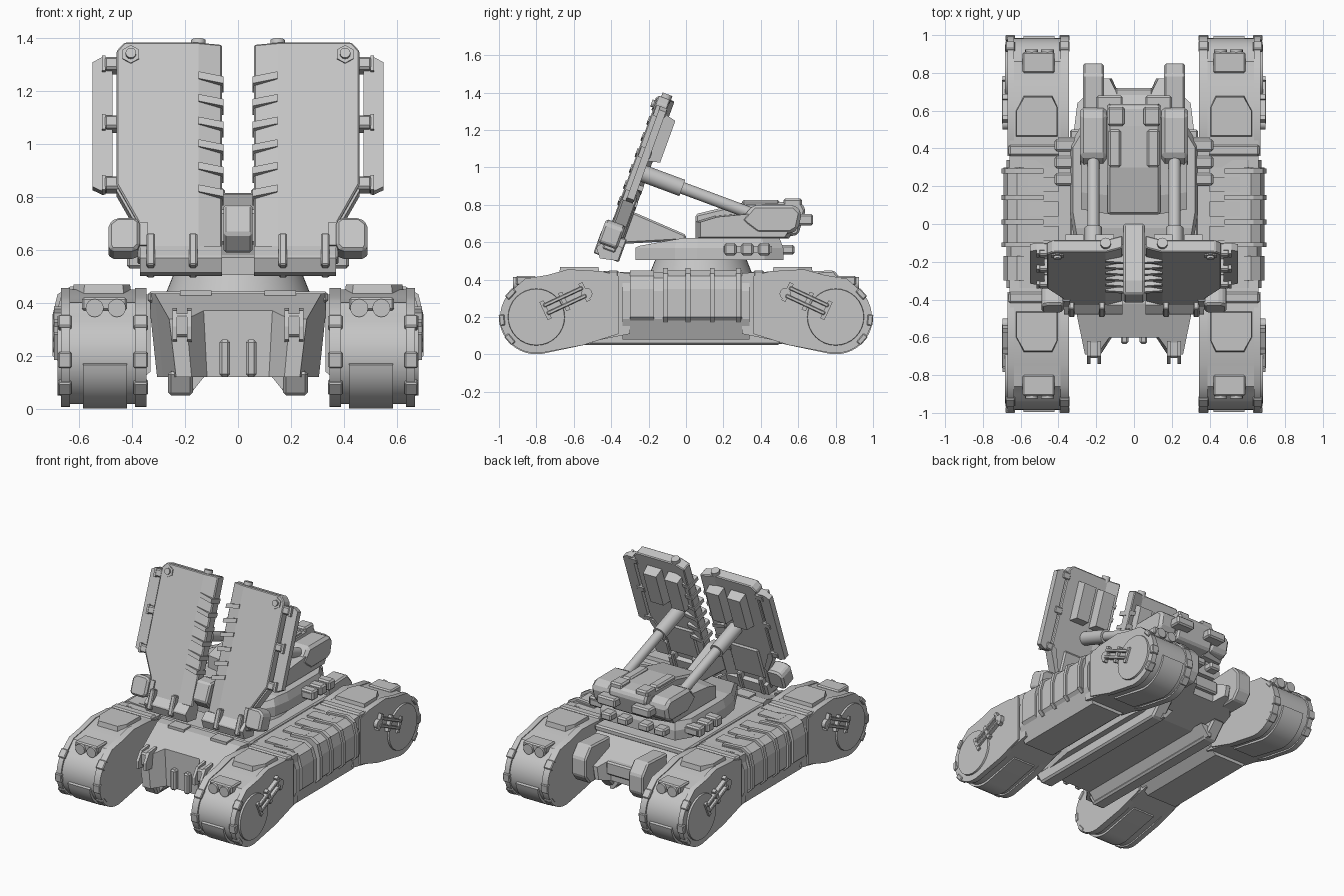
import bpy, bmesh
from math import sin, cos, radians
from mathutils import Matrix, Vector

cube = bpy.data.objects.get("Cube")
if cube:
    bpy.data.objects.remove(cube, do_unlink=True)

grey = bpy.data.materials.new("armour_grey")
grey.use_nodes = True
grey.diffuse_color = (0.56, 0.56, 0.56, 1)
grey.node_tree.nodes["Principled BSDF"].inputs["Base Color"].default_value = (0.56, 0.56, 0.56, 1)


def finish(name, bm, mirror="", M=None, bevel=0, smooth=False):
    if M:
        bm.transform(M)
    bmesh.ops.recalc_face_normals(bm, faces=bm.faces)
    me = bpy.data.meshes.new(name)
    bm.to_mesh(me)
    bm.free()
    me.materials.append(grey)
    ob = bpy.data.objects.new(name, me)
    bpy.context.collection.objects.link(ob)
    if bevel:
        b = ob.modifiers.new("chamfer", 'BEVEL')
        b.width, b.segments, b.limit_method = bevel, 1, 'ANGLE'
    if mirror:
        m = ob.modifiers.new("mirror", 'MIRROR')
        m.use_axis = ["X" in mirror, "Y" in mirror, False]
        m.use_mirror_merge = False
    if smooth:
        bpy.ops.object.select_all(action='DESELECT')
        ob.select_set(True)
        bpy.context.view_layer.objects.active = ob
        bpy.ops.object.shade_smooth_by_angle(angle=radians(35))
    return ob


def prism_mesh(pts, a, b, axis, taper=1):
    """Extrude a 2D outline along an axis, scaling the far end by taper."""
    cu = (min(p[0] for p in pts) + max(p[0] for p in pts)) / 2
    cv = (min(p[1] for p in pts) + max(p[1] for p in pts)) / 2
    put = {"X": lambda t, u, v: (t, u, v), "Y": lambda t, u, v: (u, t, v),
           "Z": lambda t, u, v: (u, v, t)}[axis]
    bm = bmesh.new()
    r0 = [bm.verts.new(put(a, u, v)) for u, v in pts]
    r1 = [bm.verts.new(put(b, cu + (u - cu) * taper, cv + (v - cv) * taper)) for u, v in pts]
    bm.faces.new(r0)
    bm.faces.new(r1)
    for i in range(len(pts)):
        j = (i + 1) % len(pts)
        bm.faces.new((r0[i], r0[j], r1[j], r1[i]))
    return bm


def crease(bm, co, no):
    """Cut a fold line through a mesh."""
    bmesh.ops.bisect_plane(bm, geom=bm.verts[:] + bm.edges[:] + bm.faces[:], plane_co=co, plane_no=no)


def prism(name, pts, a, b, axis="X", mirror="", taper=1, **kw):
    return finish(name, prism_mesh(pts, a, b, axis, taper), mirror, **kw)


def box(name, x, y, z, mirror="", **kw):
    return prism(name, [(x[0], y[0]), (x[1], y[0]), (x[1], y[1]), (x[0], y[1])], *z, "Z", mirror, **kw)


def cyl(name, p, q, r, r2=None, mirror="", n=24, M=None):
    p, q = Vector(p), Vector(q)
    bm = bmesh.new()
    bmesh.ops.create_cone(bm, cap_ends=True, segments=n, radius1=r, radius2=r2 or r, depth=(q - p).length)
    bm.transform(Matrix.Translation((p + q) / 2) @ (q - p).to_track_quat('Z', 'Y').to_matrix().to_4x4())
    return finish(name, bm, mirror, M, smooth=True)


def arc(cy, cz, r, a0, a1, n):
    return [(cy + r * cos(radians(a0 + (a1 - a0) * i / n)), cz + r * sin(radians(a0 + (a1 - a0) * i / n)))
            for i in range(n + 1)]


# Hull: notched plan, sloping down at both ends, narrower below
half = [(.13, -.6), (.195, -.69), (.26, -.69), (.34, -.3), (.34, .32), (.3, .64), (.16, .77), (.13, .77), (.09, .69)]
bm = prism_mesh(half + [(-x, y) for x, y in reversed(half)], .12, .435, "Z")
crease(bm, (0, -.42, 0), (0, 1, 0))
crease(bm, (0, .42, 0), (0, 1, 0))
for v in bm.verts:
    slope = max(0, abs(v.co.y) - .42)
    if v.co.z > .3:
        v.co.z -= slope * .36
    else:
        v.co.x *= .9
        v.co.z += slope * .3 if v.co.y > 0 else 0
finish("hull", bm)
# Keel rails with a channel between them
prism("keel_rail", [(-.67, .14), (-.62, .05), (.5, .05), (.6, .16)], .17, .265, "X", "X", bevel=.012)
prism("keel_slope", [(.12, .13), (.18, .055), (.2, .055), (.2, .13)], -.6, .53, "Y", "X")
prism("rear_block", [(.58, .44), (.79, .45), (.85, .38), (.85, .26), (.8, .2), (.6, .2)],
      .16, .27, mirror="X", bevel=.01)
box("deck", (-.34, .34), (-.36, .5), (.4, .442), bevel=.01)
box("nose_rib", (.03, .07), (-.635, -.55), (.12, .26), "X", bevel=.01)
for x in (.175, .23):
    prism("tow_hook", [(-.62, .38), (-.7, .37), (-.74, .31), (-.74, .26), (-.66, .25)], x, x + .018, mirror="X")
box("tow_plate", (.175, .248), (-.71, -.6), (.27, .36), "X", bevel=.01)
box("deck_hatch", (.1, .22), (-.44, -.36), (.42, .446), "X")
box("rear_panel", (-.1, .1), (.6, .72), (.25, .34), bevel=.01)

# Side pods between the tracks
pod = [(.33, .43), (.6, .44), (.65, .41), (.675, .34), (.675, .19), (.63, .08), (.4, .08), (.33, .14)]
prism("side_pod", pod, -.34, .34, "Y", "X")
skirt = [(.48, .44), (.62, .45), (.67, .42), (.69, .35), (.69, .2), (.66, .17), (.5, .2)]
prism("side_skirt", skirt, -.11, .3, "Y", "X")
prism("front_skirt", skirt, -.3, -.17, "Y", "X")
for y in (-.11, .01, .14, .28):
    prism("skirt_rib", [(u + (.012 if u > .6 else 0), v + (.012 if v > .4 else 0)) for u, v in skirt],
          y - .013, y + .013, "Y", "X")
for y in (-.24, -.05, .08, .21):
    box("pod_top_slat", (.4, .56), (y - .04, y + .04), (.43, .446), "X")

# Four track units, mirrored both ways
CY, CZ = .8, .2
top = [(.86, .4), (.74, .42), (.62, .45), (.48, .445), (.3, .435), (.3, .11), (.55, .06)]
prism("track_body", arc(CY, CZ, .184, -105, 55, 14) + top, .355, .66, mirror="XY", smooth=True)
rim = arc(CY, CZ, .194, -105, 50, 14) + [(.86, .405), (.74, .425), (.63, .455), (.45, .445), (.36, .42), (.36, .11), (.55, .05)]
for a, b in ((.345, .39), (.635, .67)):
    prism("track_rim", rim, a, b, mirror="XY", smooth=True)
prism("track_tread", arc(CY, CZ, .199, -100, -10, 10) + [(.9, .2), (.5, .12), (.5, .06)], .42, .585, mirror="XY", smooth=True)
for a, b in ((.341, .395), (.63, .68)):
    for ang in (-40, -5, 42):
        R = Matrix.Translation((0, CY, CZ)) @ Matrix.Rotation(radians(ang), 4, 'X')
        box("rim_clamp", (a, b), (.17, .2), (-.03, .03), "XY", M=R, bevel=.005)
cyl("wheel_hub", (.64, CY, CZ), (.682, CY, CZ), .157, .15, "XY", 32)
R = Matrix.Translation((0, CY, CZ)) @ Matrix.Rotation(radians(-25), 4, 'X')
for v in (-.028, .018):
    box("hub_arm", (.66, .7), (-.29, -.06), (v + .01, v + .03), "XY", M=R, bevel=.004)
for u in (-.29, -.17, -.06):
    box("hub_crossbar", (.66, .695), (u - .012, u + .012), (-.04, .065), "XY", M=R)
cyl("hub_pin", (.66, .53, .325), (.695, .53, .325), .03, mirror="XY", n=12)
# Lamps and covers on the track tops
box("lamp_hood", (.42, .59), (.8, .91), (.37, .42), "XY", bevel=.008)
for x in (.458, .542):
    cyl("lamp", (x, .84, .38), (x, .925, .38), .034, mirror="XY", n=16)
prism("track_cover", [(.4, .46), (.63, .46), (.63, .6), (.585, .68), (.43, .68), (.4, .62)], .42, .468, "Z", "XY", taper=.93)
box("cover_strap", (.36, .665), (.36, .42), (.4, .45), "XY", bevel=.01)

# Turret ring and platform
cyl("turret_ring", (0, .08, .43), (0, .08, .505), .275, .245, n=48)
plan = [(-.2, -.27), (.2, -.27), (.32, -.06), (.34, .06), (.34, .42), (.28, .52), (-.28, .52), (-.34, .42), (-.34, .06), (-.32, -.06)]
prism("turret_base", plan, .505, .57, "Z")
bm = prism_mesh(plan, .57, .622, "Z", taper=.95)
crease(bm, (0, -.02, 0), (0, 1, 0))
for v in bm.verts:
    if v.co.z > .6:
        v.co.z -= .18 * max(0, -.02 - v.co.y)
finish("turret_deck", bm)
for y in (.24, .33, .42):
    box("side_vent", (.3, .42), (y - .035, y + .03), (.53, .595), "X", bevel=.01)
box("vent_rail", (.3, .4), (.2, .46), (.545, .58), "X")
for s in (.08, .2):
    box("rear_lug", (s - .04, s + .04), (.5, .58), (.535, .585), "X", bevel=.01)

# Upper turret with ram housings
prism("turret_body", [(.05, .62), (.05, .75), (.3, .81), (.52, .815), (.62, .81), (.64, .77), (.6, .64), (.5, .62)],
      -.14, .14, bevel=.012)
prism("turret_shoulder", [(.05, .62), (.05, .71), (.15, .74), (.36, .76), (.56, .76), (.6, .7), (.55, .62)],
      .12, .28, mirror="X", taper=.9)
box("roof_rail", (.07, .135), (.3, .5), (.79, .826), "X", bevel=.01)
box("roof_block", (.05, .14), (.52, .62), (.79, .834), "X", bevel=.01)
prism("ram_housing", [(.29, .72), (.36, .8), (.58, .8), (.62, .76), (.6, .67), (.56, .645), (.38, .645), (.32, .69)],
      .145, .285, mirror="X", bevel=.018)
box("rear_sight", (.06, .2), (.55, .68), (.69, .75), "X", bevel=.01)
cyl("ram_rod", (.215, .38, .742), (.215, -.1, .92), .032, mirror="X")
cyl("ram_sleeve", (.215, -.02, .89), (.215, -.23, .968), .046, mirror="X")

# Shield support arm
prism("shield_arm", [(0, .61), (0, .64), (-.3, .77), (-.37, .77), (-.42, .66), (-.36, .59)], -.055, .055, bevel=.01)

# Tilted shields, laid out upright and then leaned back
TILT = Matrix.Translation((0, -.27, .95)) @ Matrix.Rotation(radians(-20), 4, 'X')
outline = [(.06, .45), (.43, .45), (.46, .415), (.46, -.12), (.38, -.27), (.38, -.42), (.06, -.42)]
bm = prism_mesh(outline, -.035, .035, "Y")
crease(bm, (.15, 0, 0), (1, 0, 0))
for v in bm.verts:
    if v.co.x < .14:
        v.co.y += .025
finish("shield", bm, "X", TILT, bevel=.006)
for i in range(6):
    z = .302 - i * .091
    prism("shield_rib", [(.055, z - .02), (.15, z), (.15, z + .028), (.055, z + .008)], -.042, .06, "Y", "X", M=TILT)
prism("shield_wing", [(.475, .4), (.515, .4), (.55, .38), (.55, -.12), (.51, -.14), (.475, -.12)], -.005, .035, "Y", "X", M=TILT)
for z in (.37, .135, -.11):
    box("wing_bracket", (.44, .505), (-.03, .04), (z - .025, z + .025), "X", M=TILT, bevel=.008)
    box("bracket_pin", (.5, .515), (-.025, .03), (z - .03, z + .03), "X", M=TILT)
prism("shield_strut", [(.46, -.1), (.46, -.14), (.39, -.27), (.37, -.25), (.43, -.11)], -.02, .045, "Y", "X", M=TILT)
prism("shield_foot", [(-.035, -.37), (-.065, -.42), (-.065, -.43), (-.03, -.475), (.065, -.455), (.065, -.38)],
      .06, .37, mirror="X", M=TILT)
for x in (.17, .33):
    box("foot_clip", (x - .016, x + .016), (-.072, .072), (-.46, -.33), "X", M=TILT, bevel=.006)
for a, b in ((.1, .21), (.26, .37)):
    prism("shield_back_pack", [(a, .1), (b, .1), (b, .37), (a, .37)], .03, .098, "Y", "X", taper=.88, M=TILT)
box("shield_back_rail", (.13, .36), (.03, .05), (-.34, -.1), "X", M=TILT, bevel=.01)
cyl("shield_peg", (.15, .01, .43), (.15, .01, .473), .028, mirror="X", n=16, M=TILT)
cyl("corner_plate", (.405, -.03, .4), (.405, -.042, .4), .036, mirror="X", n=6, M=TILT)
cyl("corner_bolt", (.405, -.03, .4), (.405, -.055, .4), .02, mirror="X", n=12, M=TILT)
prism("shield_side_pod", [(.37, -.38), (.39, -.4), (.48, -.4), (.49, -.38), (.49, -.29), (.46, -.265), (.39, -.265), (.37, -.28)],
      -.07, .04, "Y", "X", M=TILT, bevel=.012)
box("side_pod_link", (.34, .4), (-.045, .03), (-.37, -.28), "X", M=TILT)
